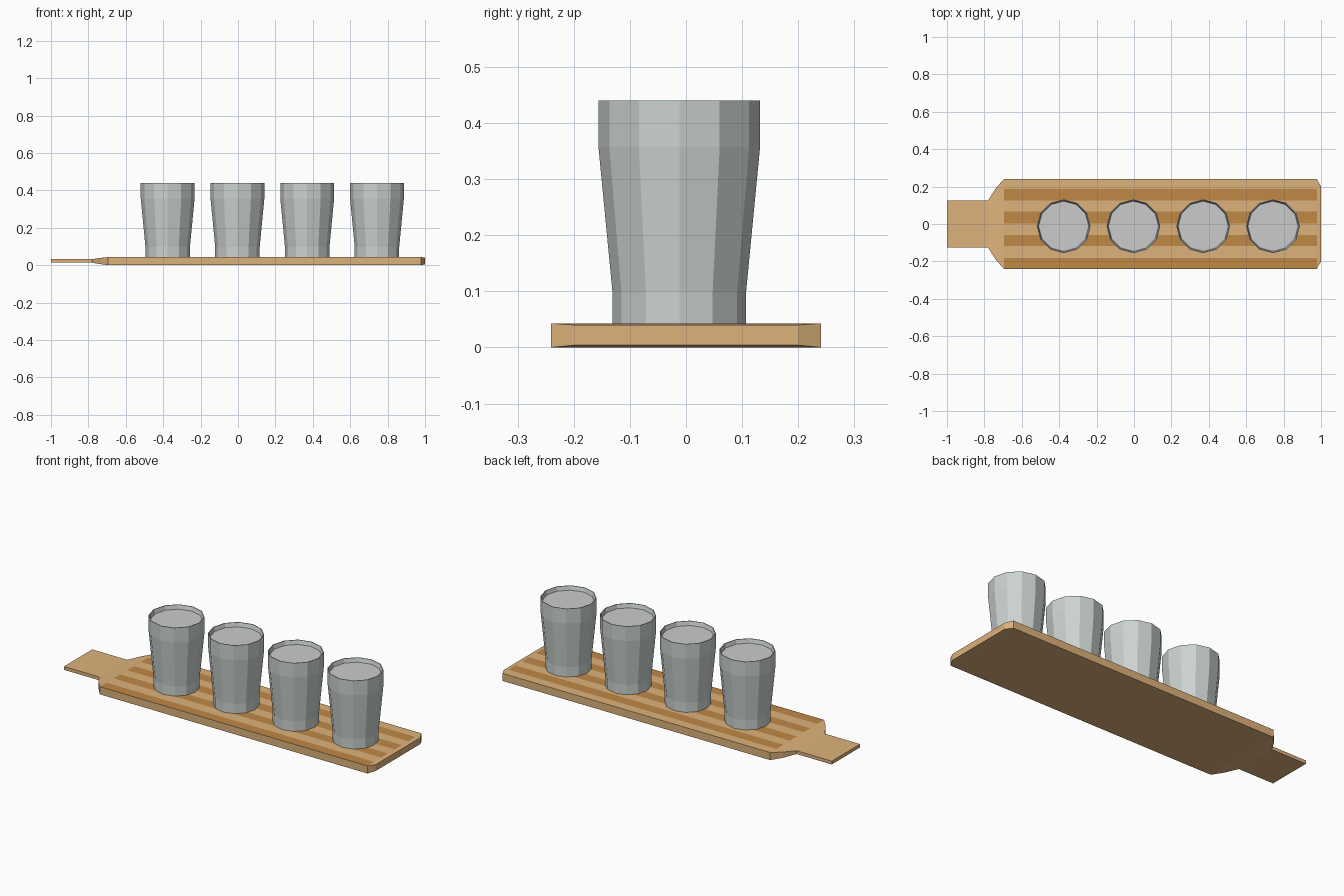
import bpy, bmesh, math

if "Cube" in bpy.data.objects:
    bpy.data.objects.remove(bpy.data.objects["Cube"])


def material(name, color):
    m = bpy.data.materials.new(name)
    m.diffuse_color = (*color, 1)
    m.use_nodes = True
    m.node_tree.nodes["Principled BSDF"].inputs["Base Color"].default_value = m.diffuse_color
    return m


def finish(name, bm, mats=()):
    bmesh.ops.recalc_face_normals(bm, faces=bm.faces)
    mesh = bpy.data.meshes.new(name)
    bm.to_mesh(mesh)
    bm.free()
    for m in mats:
        mesh.materials.append(m)
    obj = bpy.data.objects.new(name, mesh)
    bpy.context.collection.objects.link(obj)
    return obj


light_wood = material("light_wood", (0.73, 0.45, 0.20))
dark_wood = material("dark_wood", (0.53, 0.25, 0.06))
glass_mat = material("glass", (0.60, 0.65, 0.63))


# Serving board: loft along x, each station is (x, half width, bottom, top)
def build_board():
    stations = [(-1.0, 0.126, 0.013, 0.032), (-0.78, 0.126, 0.013, 0.032),
                (-0.74, 0.19, 0.006, 0.038), (-0.695, 0.241, 0, 0.043),
                (0.978, 0.241, 0, 0.043), (1.0, 0.20, 0.004, 0.04)]
    # Stripe edges across the top; every other band is dark
    bands = [-0.241, -0.181, -0.118, -0.058, 0.003, 0.066, 0.125, 0.187, 0.241]
    fractions = [b / 0.241 for b in bands]
    bm = bmesh.new()
    rings = []
    for x, w, z0, z1 in stations:
        ring = [bm.verts.new((x, f * w, z1)) for f in fractions]
        ring += [bm.verts.new((x, w, z0)), bm.verts.new((x, -w, z0))]
        rings.append(ring)
    n = len(rings[0])
    for s, (a, b) in enumerate(zip(rings, rings[1:])):
        for i in range(n):
            j = (i + 1) % n
            face = bm.faces.new((a[i], a[j], b[j], b[i]))
            if s == 3 and i < 8 and i % 2 == 0:
                face.material_index = 1
    bm.faces.new(rings[0])
    bm.faces.new(rings[-1])
    return finish("serving_board", bm, (light_wood, dark_wood))


def circle(bm, cx, cy, r, z, sides=12):
    return [bm.verts.new((cx + r * math.cos(2 * math.pi * i / sides),
                          cy + r * math.sin(2 * math.pi * i / sides), z))
            for i in range(sides)]


# Tasting glass: twelve-sided tapered wall with a short inner lip
def build_glass(index, cx, cy):
    profile = [(0.119, 0.043), (0.119, 0.098), (0.144, 0.357),
               (0.144, 0.44), (0.140, 0.44), (0.134, 0.417)]
    bm = bmesh.new()
    rings = [circle(bm, cx, cy, r, z) for r, z in profile]
    for a, b in zip(rings, rings[1:]):
        for i in range(12):
            j = (i + 1) % 12
            bm.faces.new((a[i], a[j], b[j], b[i]))
    bm.faces.new(rings[0][::-1])
    finish(f"glass_{index}", bm, (glass_mat,))

    # Drink surface just below the rim
    bm = bmesh.new()
    face = bm.faces.new(circle(bm, cx, cy, 0.134, 0.417))
    finish(f"drink_surface_{index}", bm)


build_board()
for k in range(4):
    build_glass(k + 1, -0.376 + 0.373 * k, -0.012)
